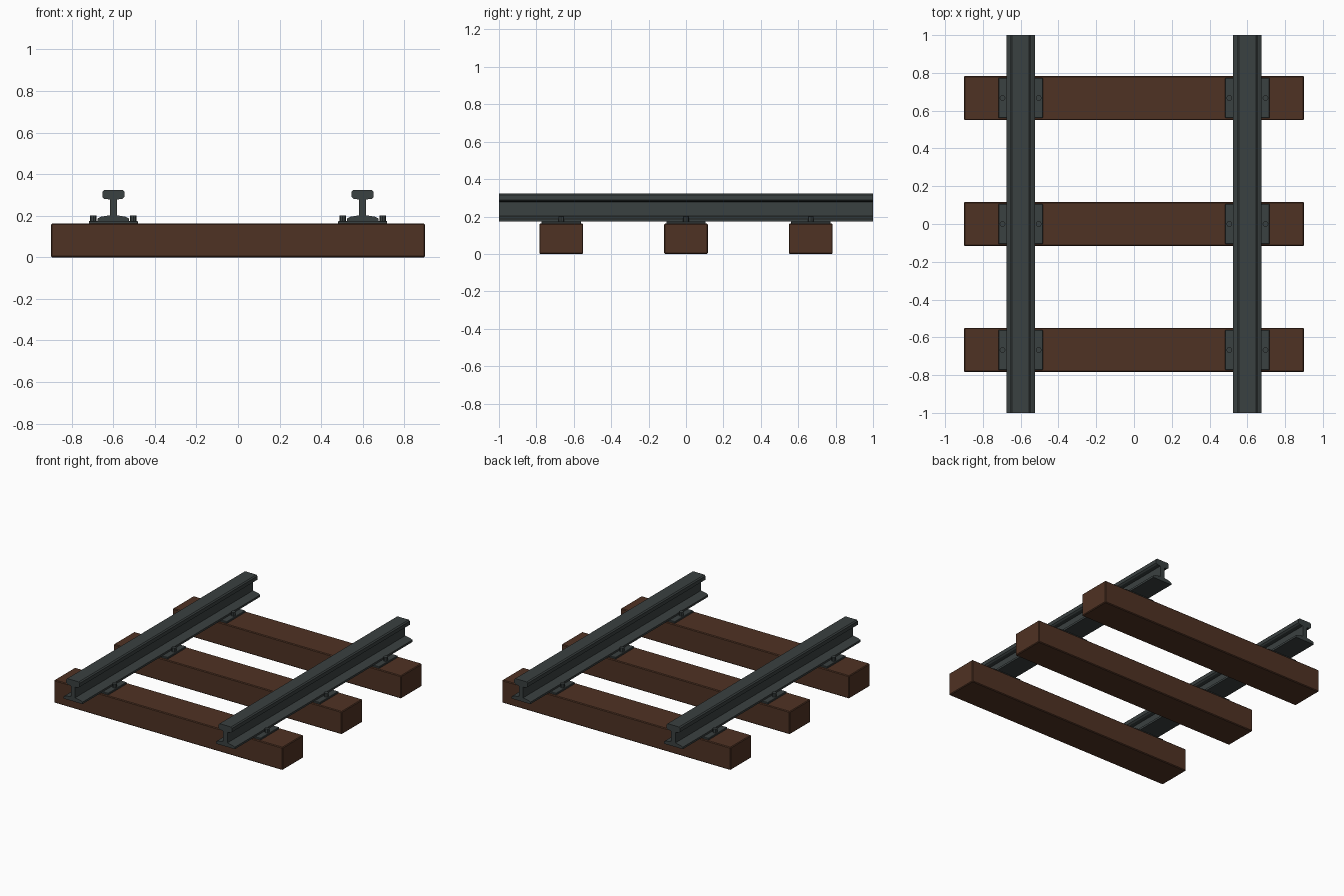
import bpy, bmesh

if "Cube" in bpy.data.objects:
    bpy.data.objects.remove(bpy.data.objects["Cube"])

def material(name, rgb):
    m = bpy.data.materials.new(name)
    m.diffuse_color = (*rgb, 1)
    m.use_nodes = True
    m.node_tree.nodes["Principled BSDF"].inputs["Base Color"].default_value = m.diffuse_color
    return m

steel = material("dark_steel", (0.042, 0.052, 0.052))
wood = material("brown_wood", (0.078, 0.032, 0.017))

def finish(bm, name, mat, loc=(0, 0, 0)):
    bmesh.ops.recalc_face_normals(bm, faces=bm.faces)
    me = bpy.data.meshes.new(name)
    bm.to_mesh(me)
    bm.free()
    me.materials.append(mat)
    ob = bpy.data.objects.new(name, me)
    ob.location = loc
    bpy.context.collection.objects.link(ob)
    return ob

def box(name, mat, loc, size, bevel):
    bm = bmesh.new()
    bmesh.ops.create_cube(bm, size=1)
    bmesh.ops.scale(bm, vec=size, verts=bm.verts)
    bmesh.ops.bevel(bm, geom=bm.edges[:], offset=bevel, segments=1, affect='EDGES')
    return finish(bm, name, mat, loc)

# Half of the rail cross-section (x, z), from the foot up to the head
HALF = [(0.075, 0.173), (0.075, 0.187), (0.058, 0.195), (0.017, 0.202),
        (0.017, 0.278), (0.043, 0.281), (0.053, 0.289), (0.053, 0.315), (0.045, 0.323)]

def rail(name, x):
    pts = HALF + [(-px, z) for px, z in reversed(HALF)]
    bm = bmesh.new()
    face = bm.faces.new([bm.verts.new((px, -1, z)) for px, z in pts])
    ext = bmesh.ops.extrude_face_region(bm, geom=[face], use_keep_orig=True)
    moved = [v for v in ext["geom"] if isinstance(v, bmesh.types.BMVert)]
    bmesh.ops.translate(bm, vec=(0, 2, 0), verts=moved)
    finish(bm, name, steel, (x, 0, 0))

def spike(name, x, y):
    bm = bmesh.new()
    bmesh.ops.create_cone(bm, cap_ends=True, segments=8, radius1=0.0155,
                          radius2=0.0155, depth=0.035)
    finish(bm, name, steel, (x, y, 0.1835))

# Two rails
for side, x in (("left", -0.6), ("right", 0.6)):
    rail(side + "_rail", x)

# Three sleepers, each with two tie plates and four spikes
for i, y in enumerate((-0.667, 0, 0.667)):
    box(f"sleeper_{i}", wood, (0, y, 0.081), (1.8, 0.235, 0.162), 0.005)
    for side, x in (("left", -0.6), ("right", 0.6)):
        box(f"{side}_tie_plate_{i}", steel, (x, y, 0.166), (0.236, 0.21, 0.016), 0.002)
        for j, dx in enumerate((-0.096, 0.096)):
            spike(f"{side}_spike_{i}_{j}", x + dx, y)
